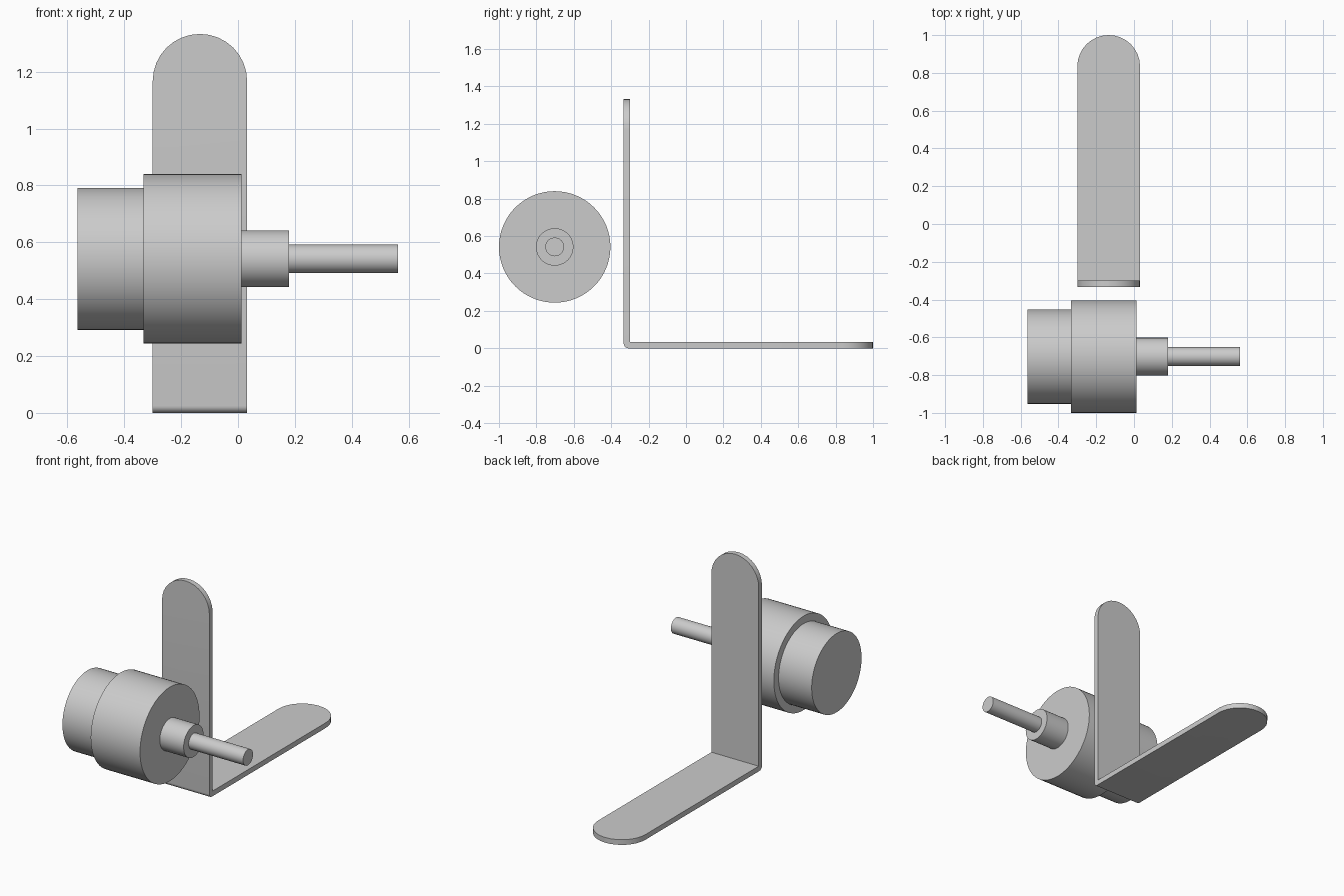
import bpy, bmesh, math
from mathutils import Matrix, Vector

cube = bpy.data.objects.get("Cube")
if cube:
    bpy.data.objects.remove(cube, do_unlink=True)

metal = bpy.data.materials.new("grey_metal")
metal.use_nodes = True
GREY = (0.6, 0.6, 0.6, 1)
metal.diffuse_color = GREY
metal.node_tree.nodes["Principled BSDF"].inputs["Base Color"].default_value = GREY


def finish(bm, name):
    bmesh.ops.recalc_face_normals(bm, faces=bm.faces)
    mesh = bpy.data.meshes.new(name)
    bm.to_mesh(mesh)
    bm.free()
    mesh.materials.append(metal)
    obj = bpy.data.objects.new(name, mesh)
    bpy.context.collection.objects.link(obj)
    bpy.ops.object.select_all(action="DESELECT")
    obj.select_set(True)
    bpy.context.view_layer.objects.active = obj
    bpy.ops.object.shade_smooth_by_angle(angle=math.radians(30))


# Stepped motor: lathe the half profile (x, radius) around its own axis
AXIS_Y, AXIS_Z = -0.702, 0.542
profile = [(-0.565, 0), (-0.565, 0.25), (-0.333, 0.25), (-0.333, 0.298),
           (0.013, 0.298), (0.013, 0.1), (0.18, 0.1), (0.18, 0.05),
           (0.562, 0.05), (0.562, 0)]
bm = bmesh.new()
verts = [bm.verts.new((x, AXIS_Y, AXIS_Z + r)) for x, r in profile]
edges = [bm.edges.new(pair) for pair in zip(verts, verts[1:])]
bmesh.ops.spin(bm, geom=verts + edges, cent=(0, AXIS_Y, AXIS_Z), axis=(1, 0, 0),
               angle=math.tau, steps=64)
bmesh.ops.remove_doubles(bm, verts=bm.verts, dist=0.0001)
finish(bm, "motor_and_shaft")

# Bent bracket: L-shaped side profile with a rounded outer bend, extruded in x
LEFT, WIDTH, THICK = -0.3, 0.332, 0.033
BACK, TOP, TIP, BEND = -0.333, 1.333, 1.0, 0.025
outline = [(BACK + THICK, TOP), (BACK + THICK, THICK), (TIP, THICK), (TIP, 0)]
for i in range(7):
    a = math.radians(270 - 15 * i)
    outline.append((BACK + BEND + BEND * math.cos(a), BEND + BEND * math.sin(a)))
outline.append((BACK, TOP))
bm = bmesh.new()
side = bm.faces.new([bm.verts.new((LEFT, y, z)) for y, z in outline])
ret = bmesh.ops.extrude_face_region(bm, geom=[side], use_keep_orig=True)
moved = [v for v in ret["geom"] if isinstance(v, bmesh.types.BMVert)]
bmesh.ops.translate(bm, verts=moved, vec=(WIDTH, 0, 0))
bmesh.ops.recalc_face_normals(bm, faces=bm.faces)


# Round both free ends into full half circles
def at_end(edge):
    a, b = (v.co for v in edge.verts)
    return abs(a.x - b.x) < 0.001 and (min(a.y, b.y) > TIP - 0.001
                                       or min(a.z, b.z) > TOP - 0.001)


bmesh.ops.bevel(bm, geom=[e for e in bm.edges if at_end(e)],
                offset=WIDTH / 2 - 0.0005, offset_type="OFFSET", segments=8,
                profile=0.5, affect="EDGES")
finish(bm, "angle_bracket")
